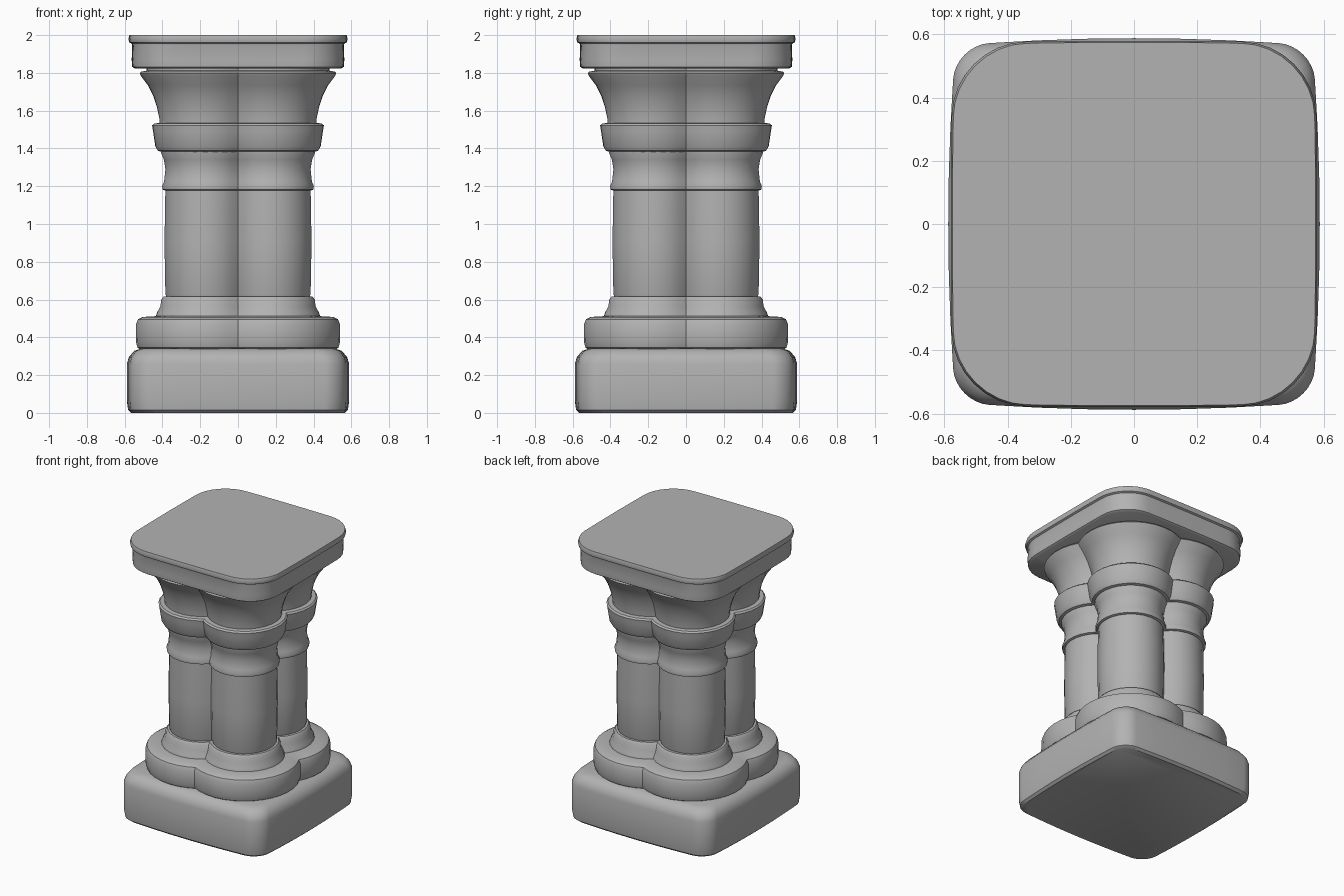
import bpy, bmesh, math

if "Cube" in bpy.data.objects:
    bpy.data.objects.remove(bpy.data.objects["Cube"], do_unlink=True)

stone = bpy.data.materials.new("grey_stone")
stone.use_nodes = True
GREY = (0.45, 0.45, 0.45, 1)
stone.diffuse_color = GREY
stone.node_tree.nodes["Principled BSDF"].inputs["Base Color"].default_value = GREY

LOBE = 0.17  # offset of the four clustered shafts from the axis


def clover(extent, z, steps=14):
    """Outline of four overlapping round shafts set on the diagonals."""
    r = extent - LOBE
    ring = []
    for i in range(steps * 4):
        a = i * math.tau / (steps * 4)
        q = a % (math.pi / 2)
        d = LOBE * (math.cos(q) + math.sin(q))
        d += math.sqrt(r * r - (LOBE * (math.cos(q) - math.sin(q))) ** 2)
        ring.append((d * math.cos(a), d * math.sin(a), z))
    return ring


def block(half, radius, z, bulge, steps=8, side=6):
    """Rounded square outline whose sides swell slightly in the middle."""
    ring = []
    flat = half - radius
    for k in range(4):
        turn = k * math.pi / 2
        pts = [(half, flat * (2 * i / side - 1)) for i in range(side)]
        for i in range(steps):
            a = i / steps * math.pi / 2
            pts.append((flat + radius * math.cos(a), flat + radius * math.sin(a)))
        for x, y in pts:
            sx = x * (1 - bulge * (y / half) ** 2)
            sy = y * (1 - bulge * (x / half) ** 2)
            ring.append((sx * math.cos(turn) - sy * math.sin(turn),
                         sx * math.sin(turn) + sy * math.cos(turn), z))
    return ring


def loft(name, rings):
    """Skin a stack of outlines and close both ends."""
    bm = bmesh.new()
    rows = [[bm.verts.new(p) for p in ring] for ring in rings]
    n = len(rows[0])
    for low, high in zip(rows, rows[1:]):
        for i in range(n):
            j = (i + 1) % n
            bm.faces.new((low[i], low[j], high[j], high[i]))
    bm.faces.new(rows[0][::-1])
    bm.faces.new(rows[-1])
    mesh = bpy.data.meshes.new(name)
    bm.to_mesh(mesh)
    bm.free()
    mesh.materials.append(stone)
    obj = bpy.data.objects.new(name, mesh)
    bpy.context.collection.objects.link(obj)
    bpy.ops.object.select_all(action="DESELECT")
    obj.select_set(True)
    bpy.context.view_layer.objects.active = obj
    bpy.ops.object.shade_smooth_by_angle(angle=math.radians(38))
    return obj


def moulding(name, profile):
    return loft(name, [clover(e, z) for e, z in profile])


# Square plinth with worn, chamfered top
loft("plinth", [block(h, r, z, b) for h, r, z, b in (
    (0.565, 0.11, 0, 0.04), (0.582, 0.11, 0.015, 0.04), (0.588, 0.11, 0.06, 0.04),
    (0.588, 0.11, 0.26, 0.04), (0.578, 0.11, 0.295, 0.04),
    (0.55, 0.11, 0.328, 0.03), (0.51, 0.1, 0.342, 0.03))])

# Stepped foot of the clustered column
moulding("foot_moulding", [
    (0.51, 0.33), (0.532, 0.345), (0.541, 0.375), (0.54, 0.47), (0.53, 0.495),
    (0.505, 0.508), (0.435, 0.512), (0.43, 0.53), (0.412, 0.565), (0.408, 0.6),
    (0.396, 0.615), (0.37, 0.617)])

# Four joined shafts
moulding("clustered_shaft", [
    (0.375, 0.6), (0.385, 0.63), (0.39, 0.9), (0.385, 1.19)])

# Neck band and collar
moulding("neck_band", [
    (0.38, 1.175), (0.4, 1.182), (0.403, 1.2), (0.392, 1.225), (0.385, 1.29),
    (0.393, 1.34), (0.408, 1.375), (0.408, 1.39)])
moulding("collar", [
    (0.4, 1.38), (0.425, 1.388), (0.438, 1.41), (0.45, 1.49), (0.455, 1.522),
    (0.445, 1.532), (0.41, 1.536)])

# Flared capital
moulding("capital", [
    (0.415, 1.525), (0.418, 1.56), (0.43, 1.62), (0.45, 1.68), (0.478, 1.735),
    (0.515, 1.785), (0.521, 1.797), (0.515, 1.806), (0.485, 1.812), (0.485, 1.835)])

# Top slab with a thin overhanging lip
loft("top_slab", [block(h, r, z, b) for h, r, z, b in (
    (0.545, 0.2, 1.822, 0.015), (0.56, 0.21, 1.832, 0.015),
    (0.563, 0.21, 1.87, 0.015), (0.56, 0.21, 1.945, 0.015),
    (0.564, 0.22, 1.956, 0.015), (0.576, 0.23, 1.962, 0.015),
    (0.58, 0.23, 1.98, 0.015), (0.575, 0.23, 2, 0.015))])
